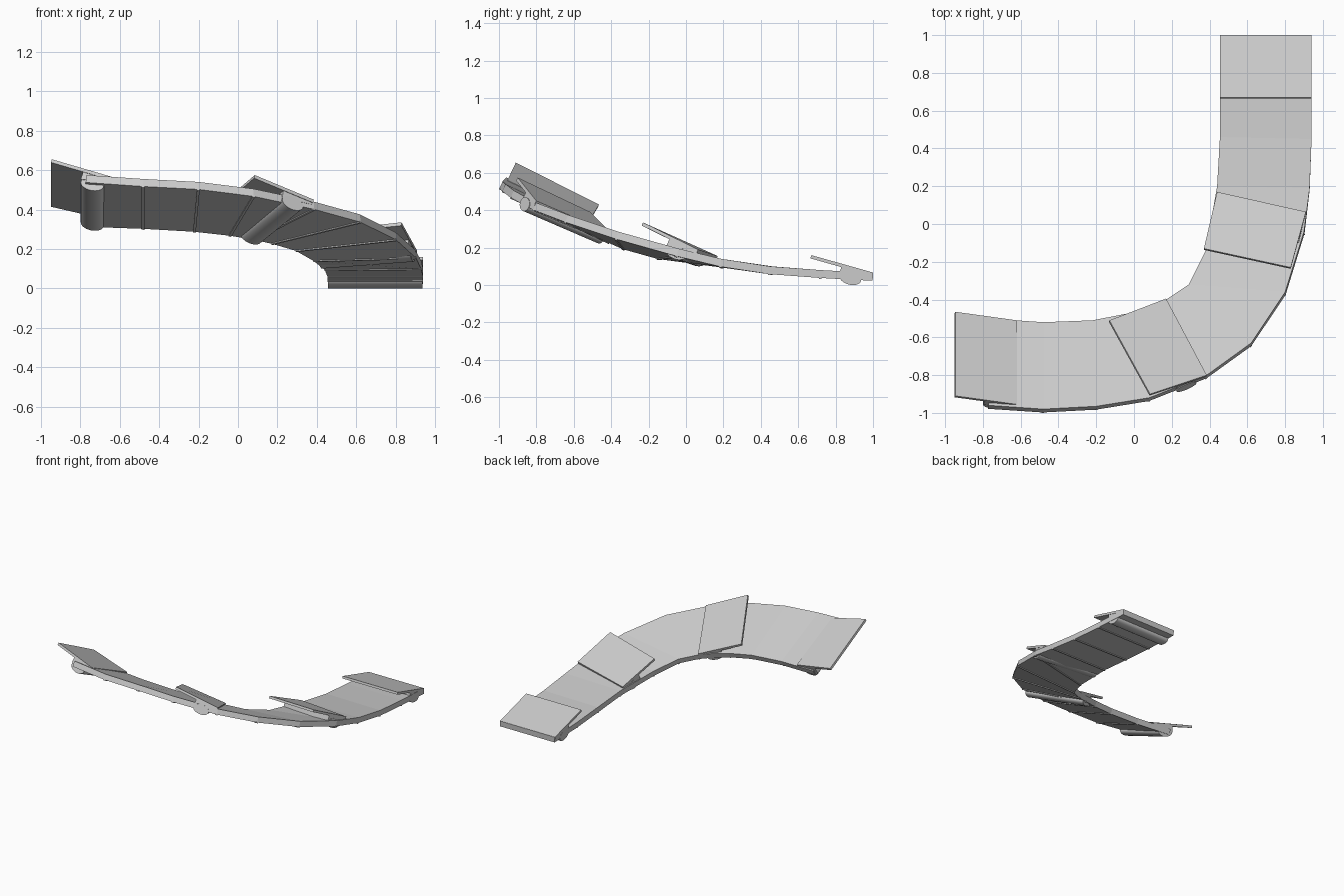
import bpy, bmesh
from mathutils import Vector, Matrix

cube = bpy.data.objects.get("Cube")
if cube:
    bpy.data.objects.remove(cube, do_unlink=True)

grey = bpy.data.materials.new("plain_grey")
grey.use_nodes = True
colour = (0.6, 0.6, 0.6, 1)
grey.diffuse_color = colour
grey.node_tree.nodes["Principled BSDF"].inputs["Base Color"].default_value = colour


def finish(name, bm):
    bmesh.ops.recalc_face_normals(bm, faces=bm.faces)
    mesh = bpy.data.meshes.new(name)
    bm.to_mesh(mesh)
    bm.free()
    mesh.materials.append(grey)
    obj = bpy.data.objects.new(name, mesh)
    bpy.context.collection.objects.link(obj)
    return obj


def loft(name, sections):
    """Closed solid through matching cross-sections."""
    bm = bmesh.new()
    rings = [[bm.verts.new(p) for p in s] for s in sections]
    n = len(rings[0])
    for a, b in zip(rings, rings[1:]):
        for i in range(n):
            j = (i + 1) % n
            bm.faces.new((a[i], a[j], b[j], b[i]))
    bm.faces.new(rings[0])
    bm.faces.new(rings[-1])
    return finish(name, bm)


def up_normal(a, b):
    n = a.cross(b).normalized()
    return n if n.z > 0 else -n


# Banked deck: inner and outer edge of the top at each joint
inner = [Vector(p) for p in (
    (.46, 1, .065), (.455, .72, .08), (.455, .46, .1), (.44, .2, .135), (.38, -.14, .18),
    (.29, -.32, .23), (.17, -.4, .265), (0, -.465, .3), (-.22, -.51, .325),
    (-.48, -.52, .34), (-.77, -.5, .35))]
outer = [Vector(p) for p in (
    (.94, 1, .065), (.94, .72, .08), (.94, .45, .1), (.93, .19, .14), (.9, -.04, .195),
    (.8, -.36, .285), (.62, -.63, .375), (.385, -.8, .44), (.08, -.92, .505),
    (-.48, -.98, .555), (-.77, -.96, .575))]
outer[8:9] = [Vector((.08, -.92, .505)), Vector((-.2, -.965, .54))]
inner[7:8] = [Vector((.08, -.435, .285)), Vector((-.04, -.475, .305))]
# the outer rim joins one panel later than the inner rim in the bend

last = len(inner) - 1
normals = []
for i in range(last + 1):
    p, q = max(i - 1, 0), min(i + 1, last)
    along = inner[q] + outer[q] - inner[p] - outer[p]
    normals.append(up_normal(along, outer[i] - inner[i]))

thick = 0.042
loft("deck", [(a, b, b - n * thick, a - n * thick)
              for a, b, n in zip(inner, outer, normals)])

# Thin cross ribs over the joints underneath
for i in range(1, last):
    a, b, n = inner[i], outer[i], normals[i]
    side = n.cross(b - a).normalized() * 0.007
    top, low = n * (thick - .005), n * (thick + .005)
    loft("joint_rib_%d" % i, [(p - top - side, p - top + side, p - low + side, p - low - side)
                              for p in (a, b)])

# Raised flaps: hinge inner, hinge outer, free inner, free outer
flaps = {
    "low_end": ((.455, 1, .067), (.94, 1, .067), (.455, .67, .16), (.94, .67, .16)),
    "lower_bend": ((.44, .17, .155), (.91, .065, .19), (.37, -.13, .285), (.83, -.23, .335)),
    "upper_bend": ((.17, -.395, .275), (.385, -.8, .45), (-.13, -.51, .39), (.085, -.9, .575)),
    "high_end": ((-.62, -.51, .355), (-.62, -.955, .56), (-.945, -.465, .43), (-.945, -.91, .655)),
}
for label, corners in flaps.items():
    ha, hb, fa, fb = [Vector(c) for c in corners]
    n = up_normal(fa - ha, hb - ha)
    t = n * 0.018
    loft("flap_" + label, [(ha, hb, hb - t, ha - t), (fa, fb, fb - t, fa - t)])

    # Wedge holding the flap off the deck
    low = n * 0.06
    wedge = []
    for h, f in ((ha, fa), (hb, fb)):
        m = h.lerp(f, .5)
        inset = (hb - ha) * (.006 if h is ha else -.006)
        wedge.append((h - t * .5 + inset, m - t * .5 + inset, m - low + inset,
                      h - t * 1.5 + inset))
    loft("wedge_" + label, wedge)

    # Flattened roller below the deck
    axis = (hb - ha).normalized()
    run = (fa - ha).normalized()
    centre = (ha + hb) / 2 + (fa - ha) * .32 - n * 0.061
    bm = bmesh.new()
    bmesh.ops.create_cone(bm, cap_ends=True, segments=32, radius1=1, radius2=1, depth=1)
    basis = Matrix((run * .06, n * .036, axis * ((hb - ha).length * .99))).transposed()
    bmesh.ops.transform(bm, matrix=Matrix.Translation(centre) @ basis.to_4x4(), verts=bm.verts)
    floor = min(v.co.z for v in bm.verts)
    bmesh.ops.translate(bm, vec=(0, 0, max(0, -floor)), verts=bm.verts)
    if label == "low_end":
        bmesh.ops.translate(bm, vec=(0, 0, -max(0, floor)), verts=bm.verts)
    roller = finish("roller_" + label, bm)
    bpy.ops.object.select_all(action="DESELECT")
    roller.select_set(True)
    bpy.context.view_layer.objects.active = roller
    bpy.ops.object.shade_smooth_by_angle()
